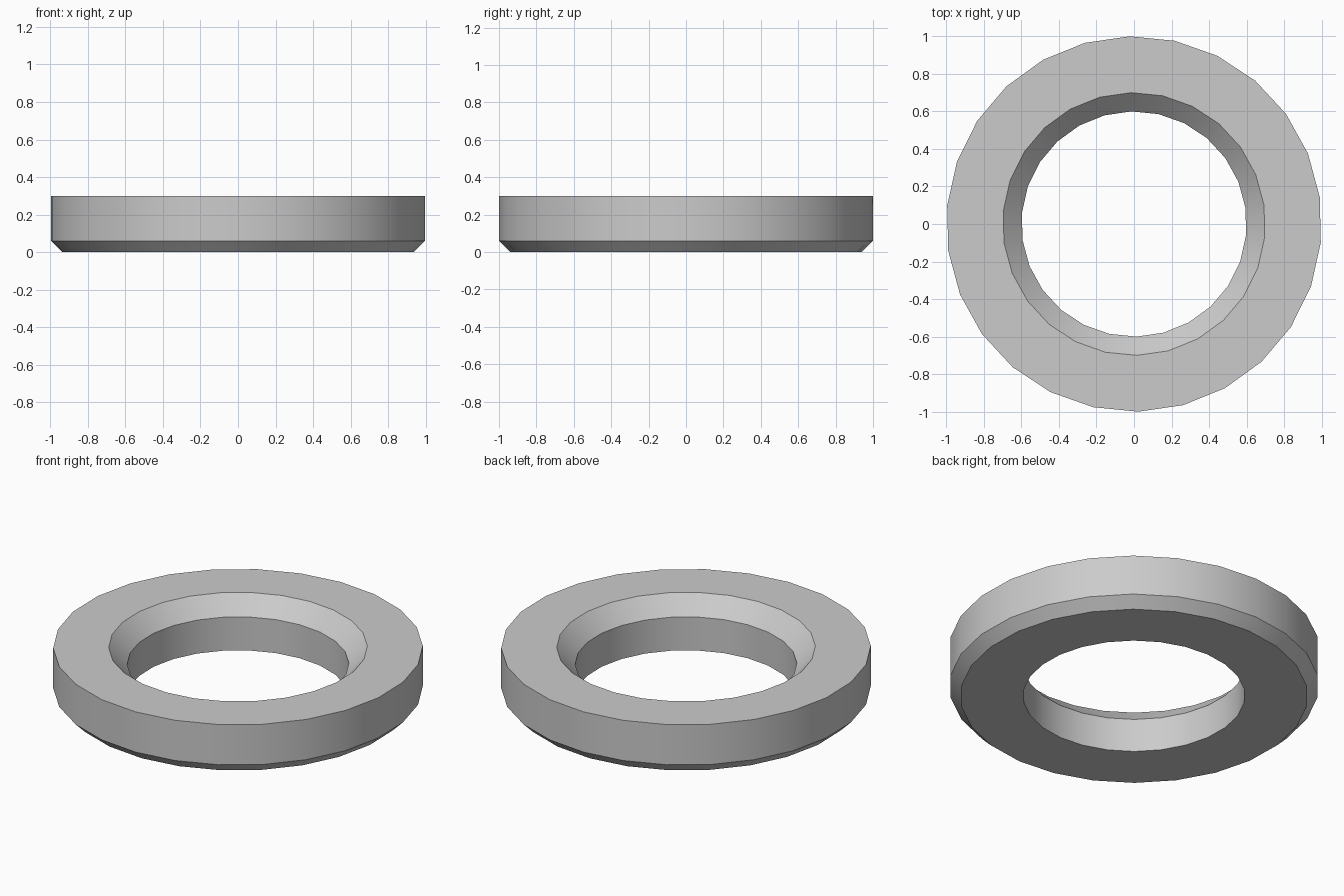
import bpy
import bmesh
import math

SIDES = 26
START = math.radians(91.3)

cube = bpy.data.objects.get("Cube")
if cube:
    bpy.data.objects.remove(cube, do_unlink=True)

# Single grey material
grey = bpy.data.materials.new("light_grey")
grey.use_nodes = True
colour = (0.6, 0.6, 0.6, 1)
grey.diffuse_color = colour
grey.node_tree.nodes["Principled BSDF"].inputs["Base Color"].default_value = colour

# Ring cross-section (radius, height): chamfered outer foot, countersunk bore
profile = [(0.6, 0), (0.94, 0), (1, 0.06), (1, 0.3), (0.7, 0.3), (0.6, 0.2)]

# Revolve the closed section around the z axis
bm = bmesh.new()
verts = [bm.verts.new((r * math.cos(START), r * math.sin(START), z)) for r, z in profile]
edges = [bm.edges.new((v, verts[(i + 1) % len(verts)])) for i, v in enumerate(verts)]
bmesh.ops.spin(bm, geom=verts + edges, cent=(0, 0, 0), axis=(0, 0, 1),
               angle=math.tau, steps=SIDES, use_merge=True)
bmesh.ops.remove_doubles(bm, verts=bm.verts, dist=0.0001)
bmesh.ops.recalc_face_normals(bm, faces=bm.faces)

mesh = bpy.data.meshes.new("chamfered_ring")
bm.to_mesh(mesh)
bm.free()
mesh.materials.append(grey)
ring = bpy.data.objects.new("chamfered_ring", mesh)
bpy.context.collection.objects.link(ring)

# Smooth around the ring, crisp at the rims
bpy.ops.object.select_all(action="DESELECT")
ring.select_set(True)
bpy.context.view_layer.objects.active = ring
bpy.ops.object.shade_smooth_by_angle(angle=math.radians(30))
